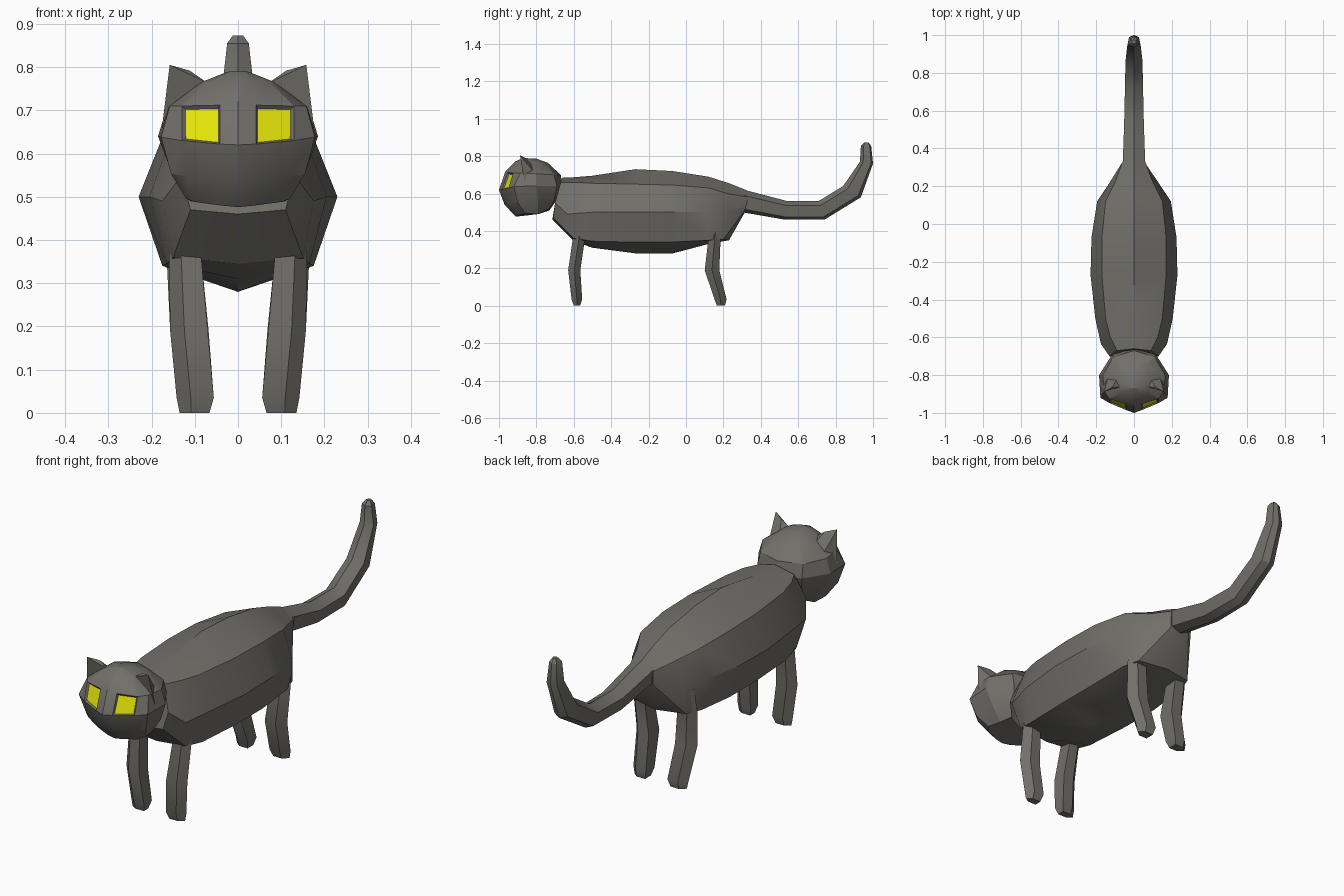
import bpy, bmesh, math
from mathutils import Vector

if "Cube" in bpy.data.objects:
    bpy.data.objects.remove(bpy.data.objects["Cube"])


def material(name, rgb):
    m = bpy.data.materials.new(name)
    m.diffuse_color = (*rgb, 1)
    m.use_nodes = True
    m.node_tree.nodes["Principled BSDF"].inputs["Base Color"].default_value = m.diffuse_color
    return m


FUR = material("dark grey fur", (0.165, 0.16, 0.143))
EYE = material("yellow eye", (0.8, 0.8, 0.003))


def finish(name, bm, mats=(FUR,), angle=30):
    bmesh.ops.recalc_face_normals(bm, faces=bm.faces)
    me = bpy.data.meshes.new(name)
    bm.to_mesh(me)
    bm.free()
    ob = bpy.data.objects.new(name, me)
    bpy.context.collection.objects.link(ob)
    for m in mats:
        me.materials.append(m)
    bpy.ops.object.select_all(action='DESELECT')
    ob.select_set(True)
    bpy.context.view_layer.objects.active = ob
    bpy.ops.object.shade_smooth_by_angle(angle=math.radians(angle))
    return ob


def mirror_ring(half):
    """Half ring from centre line to centre line -> closed ring."""
    return list(half) + [(-x, y, z) for x, y, z in reversed(half[1:-1])]


def loft(rings):
    bm = bmesh.new()
    vs = [[bm.verts.new(p) for p in r] for r in rings]
    n = len(vs[0])
    for a, b in zip(vs, vs[1:]):
        for i in range(n):
            j = (i + 1) % n
            bm.faces.new((a[i], a[j], b[j], b[i]))
    bm.faces.new(vs[0][::-1])
    bm.faces.new(vs[-1])
    return bm


# Body: tilted chest and rump rings, upright rings between
chest = [[(0, -.66, .685), (.09, -.67, .66), (.13, -.70, .55), (.11, -.71, .47), (0, -.715, .46)],
         [(0, -.60, .687), (.125, -.60, .66), (.175, -.635, .49), (.15, -.60, .36), (0, -.60, .345)]]
# y, top z, upper x, upper z, middle x, lower x, lower z, bottom z
spans = [(-.50, .695, .15, .655, .205, .165, .345, .31),
         (-.27, .73, .17, .65, .23, .175, .34, .28),
         (-.07, .72, .17, .645, .225, .175, .34, .28),
         (.12, .69, .15, .63, .195, .165, .35, .33)]
mid = [[(0, y, t), (ux, y, uz), (mx, y, .5), (lx, y, lz), (0, y, b)]
       for y, t, ux, uz, mx, lx, lz, b in spans]
rump = [[(0, .23, .655), (.10, .22, .60), (.135, .21, .50), (.14, .20, .355), (0, .23, .35)],
        [(0, .33, .615), (.06, .33, .58), (.058, .325, .55), (.05, .315, .51), (0, .315, .50)]]
finish("body", loft([mirror_ring(h) for h in chest + mid + rump]))

# Tail: top point, bottom point, half width
path = [((.31, .62), (.30, .50), .06), ((.54, .56), (.53, .46), .052),
        ((.71, .56), (.74, .46), .048), ((.84, .64), (.935, .58), .045),
        ((.93, .77), (1.0, .76), .035), ((.935, .855), (.99, .855), .025),
        ((.953, .873), (.975, .873), .012)]
rings = []
for top, bot, w in path:
    t, b = Vector((0, *top)), Vector((0, *bot))
    s, e = t.lerp(b, .25), t.lerp(b, .85)
    rings.append(mirror_ring([tuple(t), (w, s.y, s.z), (w * .75, e.y, e.z), tuple(b)]))
finish("tail", loft(rings))

# Legs: z, inner x, outer x, front y, back y
front = [(.44, .085, .158, -.605, -.53), (.36, .085, .16, -.605, -.54),
         (.19, .07, .157, -.63, -.565), (.035, .056, .142, -.612, -.555),
         (0, .066, .135, -.60, -.567)]
rear = [(.46, .085, .158, .13, .20), (.36, .085, .165, .12, .185),
        (.19, .068, .157, .10, .178), (.035, .056, .142, .152, .217),
        (0, .066, .135, .165, .208)]
for name, prof in (("front_leg", front), ("rear_leg", rear)):
    for side, label in ((1, "left"), (-1, "right")):
        rings = []
        for z, a, b, f, k in prof:
            c = a + .62 * (b - a)
            rings.append([(side * x, y, z) for x, y in
                          ((a, f), (c, f), (b, (f + k) / 2), (c, k), (a, k))])
        finish(f"{name}_{label}", loft(rings))

# Head: stacked half rings from muzzle to nape
levels = [
    [(0, -.91, .476), (.04, -.905, .48), (.10, -.885, .488), (.12, -.86, .495),
     (.11, -.79, .49), (.06, -.73, .52), (0, -.73, .51)],
    [(0, -.97, .54), (.04, -.96, .543), (.12, -.93, .548), (.155, -.90, .553),
     (.155, -.79, .56), (.10, -.705, .56), (0, -.695, .56)],
    [(0, -1.0, .62), (.042, -.985, .622), (.13, -.948, .63), (.178, -.92, .638),
     (.185, -.80, .64), (.115, -.69, .64), (0, -.66, .64)],
    [(0, -.965, .72), (.042, -.953, .712), (.13, -.925, .71), (.158, -.885, .71),
     (.165, -.80, .705), (.11, -.705, .70), (0, -.67, .70)],
    [(0, -.91, .773), (.03, -.90, .772), (.07, -.89, .766), (.085, -.86, .765),
     (.085, -.79, .765), (.06, -.75, .757), (0, -.74, .765)],
    [(0, -.87, .79), (.01, -.868, .79), (.02, -.866, .789), (.025, -.86, .789),
     (.025, -.83, .788), (.02, -.81, .786), (0, -.80, .786)]]
bm = loft([mirror_ring(h) for h in levels])
# Sunken eyes: inset the two facing quads
bm.faces.ensure_lookup_table()
eyes = [f for f in bm.faces
        if f.calc_center_median().y < -.94 and .65 < f.calc_center_median().z < .69
        and .06 < abs(f.calc_center_median().x) < .11]
bmesh.ops.recalc_face_normals(bm, faces=bm.faces)
bmesh.ops.inset_individual(bm, faces=eyes, thickness=.009, depth=-.008)
for f in eyes:
    f.material_index = 1
finish("head", bm, (FUR, EYE), 25)

# Ears: leaning pointed wedges
for side, label in ((1, "left"), (-1, "right")):
    bm = bmesh.new()
    for x, y, z in ((.07, -.862, .763), (.176, -.862, .66), (.135, -.80, .70),
                    (.09, -.82, .75), (.158, -.888, .805), (.112, -.862, .792)):
        bm.verts.new((side * x, y, z))
    bmesh.ops.convex_hull(bm, input=bm.verts)
    finish(f"ear_{label}", bm)
